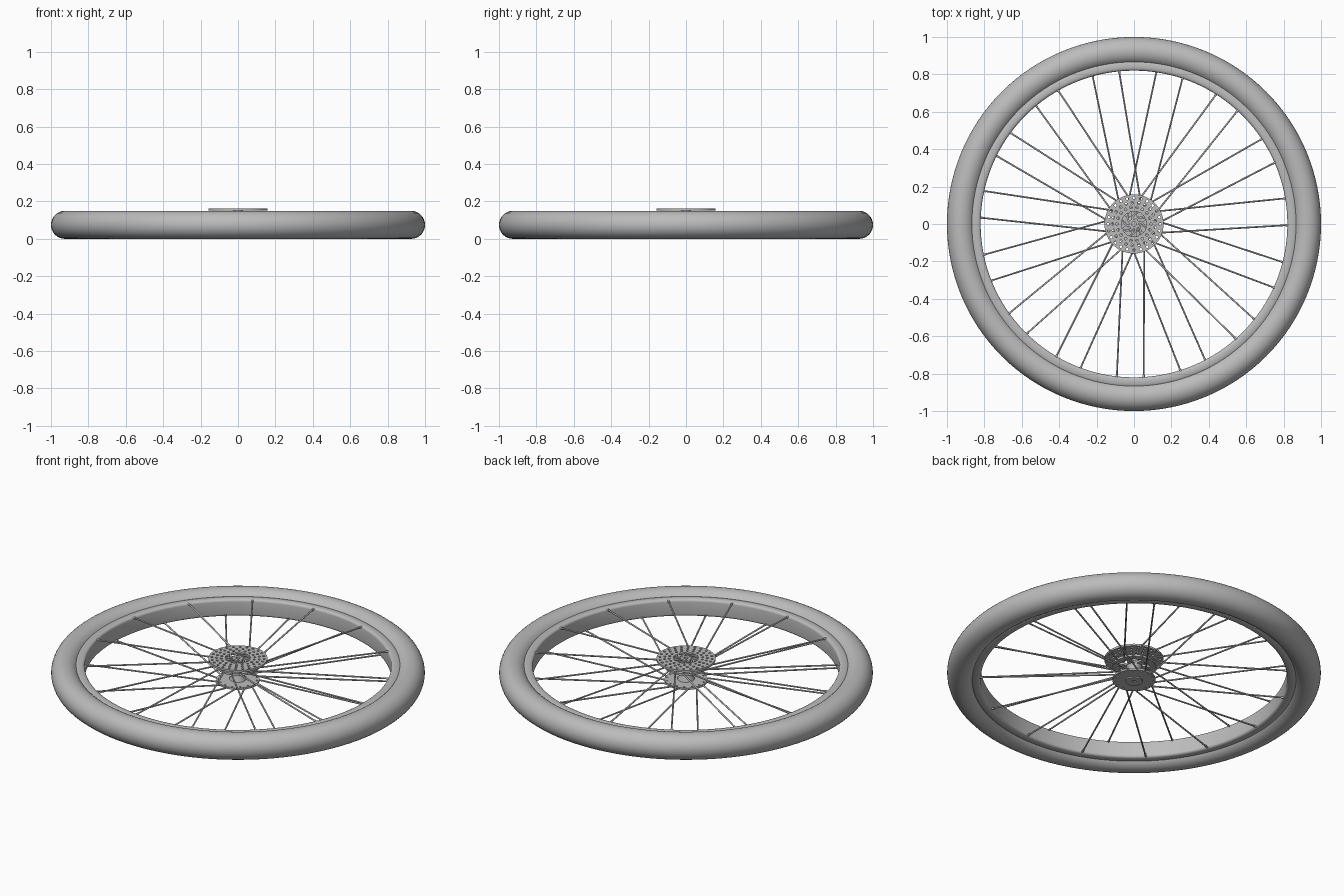
import bpy, bmesh, math
from mathutils import Vector

cube = bpy.data.objects.get("Cube")
if cube:
    bpy.data.objects.remove(cube, do_unlink=True)

grey = bpy.data.materials.new("plain grey")
grey.use_nodes = True
grey.diffuse_color = (0.5, 0.5, 0.5, 1)
grey.node_tree.nodes["Principled BSDF"].inputs["Base Color"].default_value = (0.5, 0.5, 0.5, 1)

MID = 0.075          # height of the wheel's middle plane
SPOKE_RISE = 0.042   # each spoke set lies this far above or below the middle


def finish(obj, smooth=True):
    obj.data.materials.clear()
    obj.data.materials.append(grey)
    if smooth:
        bpy.ops.object.select_all(action='DESELECT')
        obj.select_set(True)
        bpy.context.view_layer.objects.active = obj
        bpy.ops.object.shade_smooth_by_angle(angle=math.radians(50))
    return obj


def mesh_object(name, bm):
    bmesh.ops.recalc_face_normals(bm, faces=bm.faces)
    mesh = bpy.data.meshes.new(name)
    bm.to_mesh(mesh)
    bm.free()
    obj = bpy.data.objects.new(name, mesh)
    bpy.context.collection.objects.link(obj)
    return finish(obj)


def lathe(name, profile, steps=128):
    """Closed loop of (radius, height) turned around the z axis."""
    bm = bmesh.new()
    rings = []
    for i in range(steps):
        a = math.tau * i / steps
        rings.append([bm.verts.new((r * math.cos(a), r * math.sin(a), z)) for r, z in profile])
    n = len(profile)
    for i in range(steps):
        here, after = rings[i], rings[(i + 1) % steps]
        for j in range(n):
            k = (j + 1) % n
            bm.faces.new((here[j], after[j], after[k], here[k]))
    return mesh_object(name, bm)


def polar(r, a):
    return Vector((r * math.cos(a), r * math.sin(a), 0))


def circle(centre, radius, steps=14):
    return [centre + polar(radius, math.tau * i / steps) for i in range(steps)]


def ring_of_holes(count, r, size, shift=0.0):
    return [circle(polar(r, math.tau * (i + shift) / count), size) for i in range(count)]


def plate(name, z, thickness, outlines):
    """Flat plate: the first outline is the rim, the others are holes."""
    curve = bpy.data.curves.new(name, 'CURVE')
    curve.dimensions = '2D'
    curve.fill_mode = 'BOTH'
    curve.extrude = thickness / 2
    for outline in outlines:
        spline = curve.splines.new('POLY')
        spline.points.add(len(outline) - 1)
        for point, co in zip(spline.points, outline):
            point.co = (co.x, co.y, 0, 1)
        spline.use_cyclic_u = True
    obj = bpy.data.objects.new(name, curve)
    obj.location.z = z
    bpy.context.collection.objects.link(obj)
    bpy.ops.object.select_all(action='DESELECT')
    obj.select_set(True)
    bpy.context.view_layer.objects.active = obj
    bpy.ops.object.convert(target='MESH')
    return finish(bpy.context.view_layer.objects.active, smooth=False)


def swirl_slot(start, r_in, r_out, width, twist, steps=8):
    """Curved slot that widens outward while it twists around the centre."""
    edge_a, edge_b = [], []
    for i in range(steps + 1):
        t = i / steps
        r = r_in + (r_out - r_in) * t
        a = start + twist * t
        half = width * (0.35 + 0.3 * t)
        edge_a.append(polar(r, a - half))
        edge_b.append(polar(r, a + half))
    return edge_a + edge_b[::-1]


# Tyre: a round tube
tube = [(0.925 + 0.075 * math.cos(math.tau * i / 32), MID + 0.075 * math.sin(math.tau * i / 32))
        for i in range(32)]
lathe("tyre", tube)

# Rim: upright inner wall with a rounded lip on each side
upper = [(0.88, 0.036), (0.866, 0.047), (0.856, 0.05), (0.842, 0.051), (0.832, 0.05),
         (0.825, 0.047), (0.821, 0.042), (0.82, 0.036)]
rim_profile = [(r, MID + h) for r, h in upper] + [(r, MID - h) for r, h in reversed(upper)]
lathe("rim", rim_profile)

# Spokes: two sets of fifteen, leaning opposite ways
bm = bmesh.new()
for first_angle, lean, z in ((9.6, 1, MID - SPOKE_RISE), (-0.4, -1, MID + SPOKE_RISE)):
    for i in range(15):
        a = math.radians(first_angle + 24 * i)
        outer = polar(0.826, a)
        # the spoke's line misses the axle by a fixed distance
        tilt = math.asin(0.055 / 0.826) * lean
        inward = polar(1, a + math.pi - tilt)
        length = 0.826 * math.cos(tilt) - math.sqrt(0.1 ** 2 - 0.055 ** 2)
        for span, radius in ((length, 0.0045), (0.016, 0.006)):
            made = bmesh.ops.create_cone(bm, cap_ends=True, segments=12, radius1=radius,
                                         radius2=radius, depth=span)["verts"]
            turn = Vector((0, 0, 1)).rotation_difference(inward).to_matrix()
            bmesh.ops.rotate(bm, verts=made, cent=(0, 0, 0), matrix=turn)
            middle = outer + inward * (span / 2)
            bmesh.ops.translate(bm, verts=made, vec=(middle.x, middle.y, z))
mesh_object("spokes", bm)

# Hub: waisted hollow barrel
lathe("hub_barrel", [(0.012, 0.02), (0.045, 0.02), (0.045, 0.045), (0.034, 0.06), (0.034, 0.1),
                     (0.042, 0.11), (0.042, 0.125), (0.026, 0.135), (0.026, 0.157), (0.012, 0.157)], 48)

# Flanges that hold the spokes; the upper one is an open ring on arms
for name, z, windows in (("lower_flange", MID - SPOKE_RISE, 0), ("upper_flange", MID + SPOKE_RISE, 6)):
    holes = ring_of_holes(15, 0.103, 0.005)
    for i in range(windows):
        holes.append(swirl_slot(math.tau * i / windows, 0.046, 0.09, 0.65, 0.0))
    plate(name, z, 0.012, [circle(Vector(), 0.115, 64)] + holes)

# Brake disc: drilled outer band with swirling inner arms
disc_holes = [circle(Vector(), 0.013, 24)]
for i in range(8):
    disc_holes.append(swirl_slot(math.tau * i / 8, 0.028, 0.07, 0.5, -0.8))
for k, r in enumerate((0.09, 0.115, 0.14)):
    disc_holes += ring_of_holes(18 + 3 * k, r, 0.007, 0.5 * k)
plate("brake_disc", 0.157, 0.012, [circle(Vector(), 0.158, 72)] + disc_holes)
